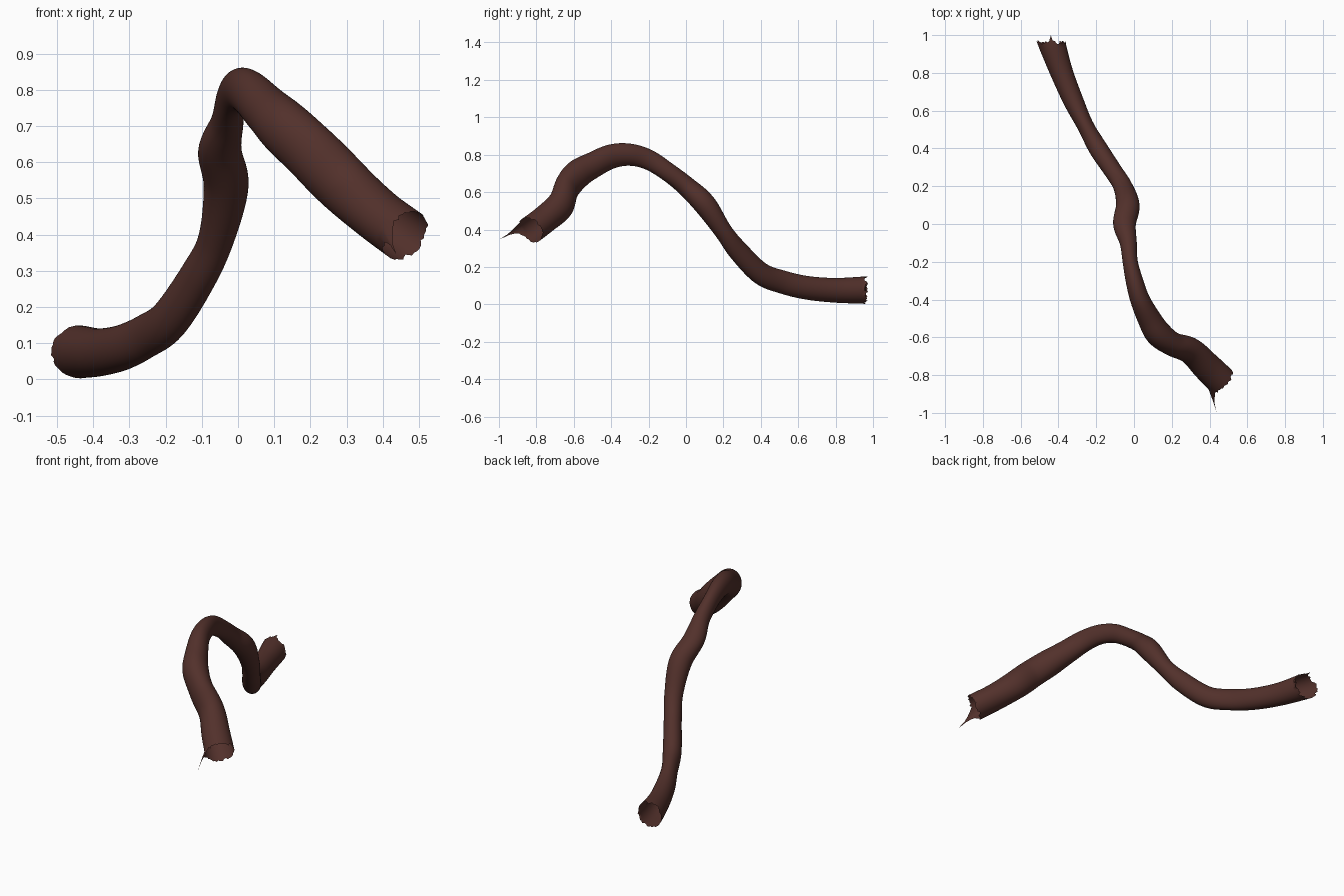
import bpy, bmesh, math, random
from mathutils import Vector

if "Cube" in bpy.data.objects:
    bpy.data.objects.remove(bpy.data.objects["Cube"])

random.seed(4)
SIDES, STEPS = 48, 8

# Centre line of the root: x, y, z, half width (sideways), half height
path = [
    (-0.437, 0.96, 0.076, 0.072, 0.073),
    (-0.382, 0.80, 0.075, 0.060, 0.066),
    (-0.320, 0.65, 0.088, 0.053, 0.063),
    (-0.257, 0.52, 0.118, 0.044, 0.062),
    (-0.190, 0.40, 0.165, 0.050, 0.060),
    (-0.110, 0.28, 0.285, 0.048, 0.056),
    (-0.060, 0.20, 0.390, 0.050, 0.048),
    (-0.033, 0.10, 0.535, 0.062, 0.060),
    (-0.050, 0.00, 0.632, 0.060, 0.053),
    (-0.030, -0.10, 0.710, 0.045, 0.050),
    (-0.020, -0.20, 0.773, 0.040, 0.054),
    (0.002, -0.30, 0.800, 0.046, 0.059),
    (0.032, -0.40, 0.790, 0.052, 0.065),
    (0.080, -0.50, 0.743, 0.062, 0.070),
    (0.130, -0.580, 0.695, 0.070, 0.078),
    (0.205, -0.636, 0.625, 0.064, 0.080),
    (0.300, -0.672, 0.530, 0.070, 0.080),
    (0.385, -0.755, 0.455, 0.077, 0.074),
    (0.462, -0.830, 0.398, 0.080, 0.074),
]


def spline(a, b, c, d, t):
    return [0.5 * (2 * q + (r - p) * t + (2 * p - 5 * q + 4 * r - s) * t * t
                   + (3 * q - p - 3 * r + s) * t ** 3) for p, q, r, s in zip(a, b, c, d)]


# Smooth samples along the centre line
first = [2 * a - b for a, b in zip(path[0], path[1])]
last = [2 * a - b for a, b in zip(path[-1], path[-2])]
ctrl = [first] + [list(p) for p in path] + [last]
samples = [spline(*ctrl[i:i + 4], k / STEPS) for i in range(len(path) - 1) for k in range(STEPS)]
samples.append(list(path[-1]))

# Sweep oval rings along the line, leaving both ends open
bm = bmesh.new()
rings, tangents = [], []
for i, s in enumerate(samples):
    lo, hi = samples[max(i - 1, 0)], samples[min(i + 1, len(samples) - 1)]
    tan = (Vector(hi[:3]) - Vector(lo[:3])).normalized()
    side = tan.cross(Vector((0, 0, 1))).normalized()
    up = side.cross(tan)
    ring = []
    for k in range(SIDES):
        a = 2 * math.pi * k / SIDES
        ring.append(bm.verts.new(Vector(s[:3]) + side * s[3] * math.cos(a) + up * s[4] * math.sin(a)))
    rings.append(ring)
    tangents.append(tan)
for r0, r1 in zip(rings, rings[1:]):
    for k in range(SIDES):
        n = (k + 1) % SIDES
        bm.faces.new((r0[k], r0[n], r1[n], r1[k]))

# Ragged break at the back end, cut nearly square to y
for k, v in enumerate(rings[0]):
    v.co += tangents[0] * ((v.co.y - 0.962) / -tangents[0].y + random.uniform(-0.012, 0.012))
rings[0][SIDES // 4].co.y = 1.0

# Ragged break at the front end with one long splinter
for v in rings[-1]:
    v.co += tangents[-1] * random.uniform(-0.008, 0.008)
tip = Vector((0.438, -1.0, 0.345))
near = sorted(range(SIDES), key=lambda k: (rings[-1][k].co - tip).length)[0]
for d, f in ((0, 1.0), (-1, 0.55), (1, 0.6), (-2, 0.3), (2, 0.35), (3, 0.18), (-3, 0.12)):
    v = rings[-1][(near + d) % SIDES]
    v.co = v.co.lerp(tip, f)

bmesh.ops.recalc_face_normals(bm, faces=bm.faces)
mid = rings[len(rings) // 2]
probe = mid[0].link_faces[0]
centre = sum((v.co for v in mid), Vector()) / SIDES
if probe.normal.dot(probe.calc_center_median() - centre) < 0:
    bmesh.ops.reverse_faces(bm, faces=bm.faces)
for f in bm.faces:
    f.smooth = True
mesh = bpy.data.meshes.new("root")
bm.to_mesh(mesh)
bm.free()
root = bpy.data.objects.new("root", mesh)
bpy.context.collection.objects.link(root)

# Dark brown bark
bark = bpy.data.materials.new("bark")
bark.diffuse_color = (0.085, 0.03, 0.024, 1)
bark.use_nodes = True
bark.node_tree.nodes["Principled BSDF"].inputs["Base Color"].default_value = bark.diffuse_color
mesh.materials.append(bark)
